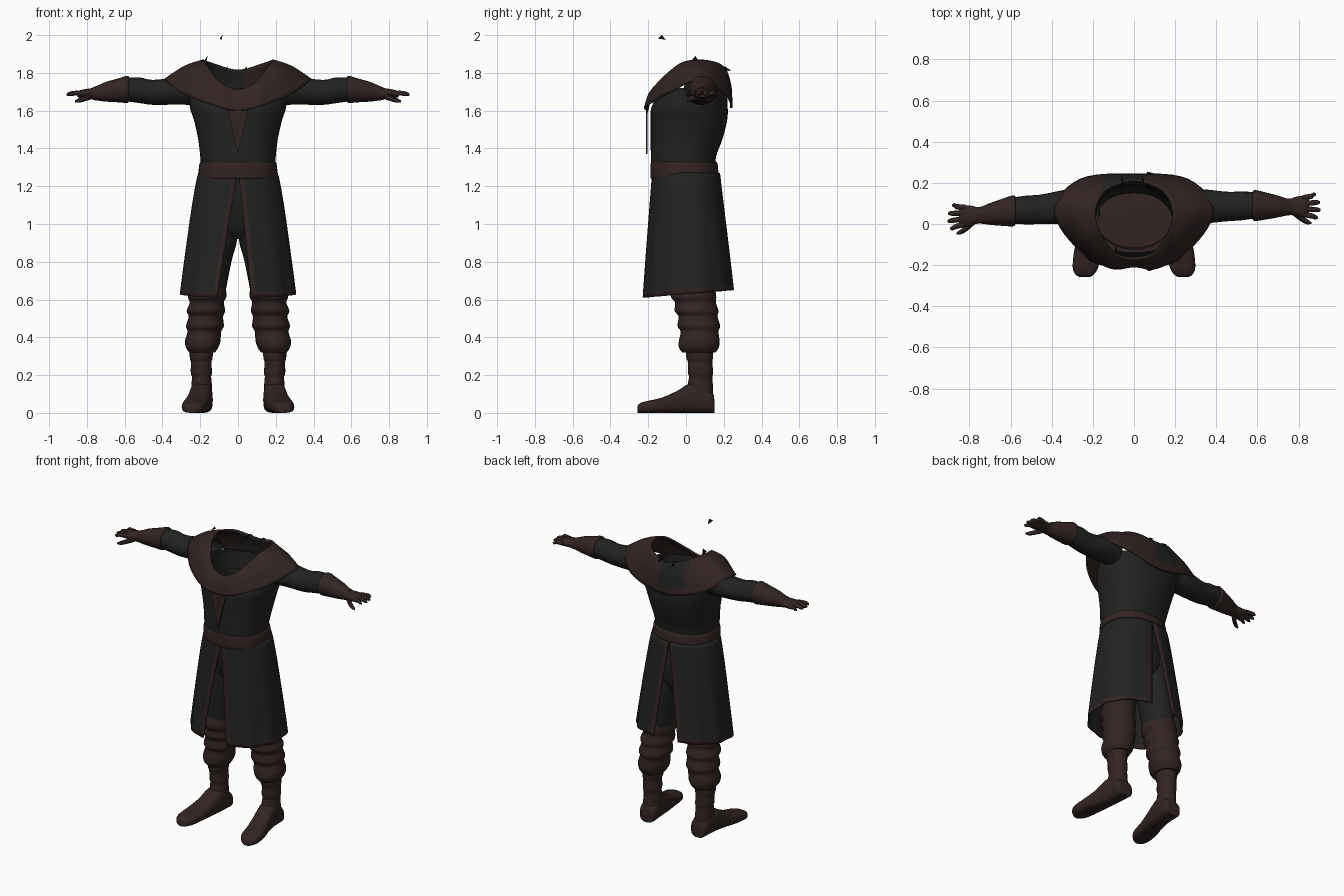
import bpy, bmesh, math
from mathutils import Vector

cube = bpy.data.objects.get("Cube")
if cube:
    bpy.data.objects.remove(cube, do_unlink=True)


def material(name, rgb):
    m = bpy.data.materials.new(name)
    m.use_nodes = True
    m.diffuse_color = (*rgb, 1)
    m.node_tree.nodes["Principled BSDF"].inputs["Base Color"].default_value = (*rgb, 1)
    m.node_tree.nodes["Principled BSDF"].inputs["Roughness"].default_value = 0.9
    return m


CHARCOAL = material("charcoal cloth", (0.016, 0.016, 0.016))
BROWN = material("dark brown leather", (0.033, 0.018, 0.017))
BLACK = material("black scraps", (0.005, 0.005, 0.005))


def spline(pts, steps, closed=False):
    """Smooth curve through tuples of any length."""
    pts = [Vector(p) for p in pts]
    n, out = len(pts), []
    get = (lambda i: pts[i % n]) if closed else (lambda i: pts[max(0, min(n - 1, i))])
    for i in range(n if closed else n - 1):
        a, b, c, d = (get(i + k) for k in (-1, 0, 1, 2))
        for k in range(steps):
            t = k / steps
            out.append(0.5 * (2 * b + (c - a) * t + (2 * a - 5 * b + 4 * c - d) * t ** 2
                              + (3 * b - a - 3 * c + d) * t ** 3))
    return out if closed else out + [pts[-1]]


def surface(name, rows, mats, wrap=True, caps=False, thick=0, rule=None):
    """Skin of quads over rows of points; rule(row, column, centre) picks the material."""
    bm = bmesh.new()
    grid = [[bm.verts.new(p) for p in row] for row in rows]
    n = len(rows[0])
    for i in range(len(rows) - 1):
        for j in range(n if wrap else n - 1):
            k = (j + 1) % n
            f = bm.faces.new((grid[i][j], grid[i][k], grid[i + 1][k], grid[i + 1][j]))
            if rule:
                f.material_index = rule(i, j, f.calc_center_median())
    if caps:
        bm.faces.new(grid[0])
        bm.faces.new(grid[-1])
    bmesh.ops.recalc_face_normals(bm, faces=bm.faces)
    mesh = bpy.data.meshes.new(name)
    bm.to_mesh(mesh)
    bm.free()
    for m in mats:
        mesh.materials.append(m)
    for p in mesh.polygons:
        p.use_smooth = True
    mesh.set_sharp_from_angle(angle=math.radians(40))
    ob = bpy.data.objects.new(name, mesh)
    bpy.context.collection.objects.link(ob)
    if thick:
        mod = ob.modifiers.new("Thickness", "SOLIDIFY")
        mod.thickness, mod.offset = thick, 0
    return ob


def tube(name, stations, axis, mat, caps=True, sides=24, steps=4, box=1.0, thick=0):
    """Loft of (centre x, y, z, radius, radius) stations across an axis."""
    u, v = {"x": (1, 2), "y": (0, 2), "z": (0, 1)}[axis]
    rows = []
    for s in spline(stations, steps):
        row = []
        for k in range(sides):
            a = math.tau * k / sides
            p = list(s[:3])
            for ax, r, w in ((u, s[3], math.cos(a)), (v, s[4], math.sin(a))):
                p[ax] += r * math.copysign(abs(w) ** box, w)
            row.append(p)
        rows.append(row)
    return surface(name, rows, [mat], caps=caps, thick=thick)


def plate(name, pts, mat):
    """Thin plate from (x, z) points, following the slope of the chest."""
    def at(x, z, d):
        return (x, -0.192 + 0.36 * max(0, z - 1.61) + 0.4 * x * x - d, z)
    surface(name, [[at(x, z, d) for x, z in pts] for d in (0.012, 0.02)], [mat], caps=True)


# Torso, belt
tube("torso", [(0, -.013, 1.28, .19, .165), (0, -.013, 1.36, .197, .17), (0, .003, 1.45, .208, .187),
               (0, .015, 1.55, .23, .2), (0, .018, 1.61, .25, .2), (0, .03, 1.67, .255, .185),
               (0, .035, 1.71, .25, .175)], "z", CHARCOAL, caps=False, sides=40, box=.88, thick=.006)
tube("belt", [(0, -.008, 1.24, .2, .172), (0, -.008, 1.25, .21, .18), (0, -.01, 1.32, .204, .177),
              (0, -.01, 1.33, .19, .165)], "z", BROWN, sides=40, box=.9)

# Shoulder mantle: neck edge, drape and outer edge, mirrored from a half outline
inner = [(0, -.165, 1.71), (.1, -.135, 1.755), (.17, -.03, 1.845), (.185, .07, 1.865),
         (.135, .165, 1.85), (0, .21, 1.815)]
drape = [(0, -.19, 1.665), (.11, -.185, 1.70), (.235, -.07, 1.8), (.285, .085, 1.83),
         (.2, .195, 1.775), (0, .235, 1.73)]
outer = [(0, -.205, 1.60), (.12, -.21, 1.625), (.29, -.1, 1.69), (.385, .07, 1.765),
         (.26, .215, 1.68), (0, .24, 1.615)]
loops = [spline(h + [(-x, y, z) for x, y, z in h[-2:0:-1]], 6, True) for h in (inner, drape, outer)]
mantle_rows = [list(r) for r in zip(*[spline(col, 4) for col in zip(*loops)])]
surface("mantle", mantle_rows, [BROWN, CHARCOAL], thick=.012,
        rule=lambda i, j, c: int(c.y > .14 and -.15 < c.x < .04 and i < len(mantle_rows) - 3))
tube("lining", [(0, .035, 1.6, .19, .15), (0, .035, 1.72, .195, .16)], "z", CHARCOAL, caps=False, sides=32)

# Chest clasp and lapel strip
plate("lapel_strip", [(-.055, 1.6), (0, 1.37), (.055, 1.6)], BROWN)
for name, z, w, h, mat in (("upper", 1.70, .075, .03, CHARCOAL), ("middle", 1.665, .07, .03, BROWN),
                           ("lower", 1.61, .045, .025, BROWN)):
    plate(name + "_chevron", [(-w, z), (0, z - w * .75), (w, z), (w, z - h),
                              (0, z - h - w * .75), (-w, z - h)], mat)

# Skirt panels, open at the front and back centre
for side, s, front_gap, back_gap in (("left", 1, .055, .05), ("right", -1, .095, .09)):
    rows = []
    for i in range(25):
        t = i / 24
        rx, ry, cy = .205 + .10 * t ** .8, .175 + .062 * t, .012 * t
        open_t = max(0, (t - .05) / .95)
        a0 = math.asin((.004 + front_gap * open_t) / rx)
        a1 = math.pi - math.asin((.004 + back_gap * open_t) / rx)
        row = []
        for j in range(33):
            a = a0 + (a1 - a0) * j / 32
            fold = 1 + .018 * t * math.sin(a * 11)
            z = 1.27 + (.63 - .02 * math.cos(a) - 1.27) * t
            row.append((s * rx * fold * abs(math.sin(a)) ** .9,
                        cy - ry * fold * math.copysign(abs(math.cos(a)) ** .9, math.cos(a)), z))
        rows.append(row)
    surface(side + "_skirt_panel", rows, [CHARCOAL, BROWN], wrap=False, thick=.01,
            rule=lambda i, j, c: int(i == 23 or j in (0, 31)))

# Hips
tube("hips", [(0, .0, 1.29, .18, .15), (0, .01, 1.15, .185, .15), (0, .03, 1.0, .18, .13),
              (0, .04, .92, .1, .08)], "z", CHARCOAL)

for side, s in (("left", 1), ("right", -1)):
    # Trousers, folded gaiter, boot shaft and foot
    tube(side + "_trouser_leg", [(s * .1, .03, 1.1, .09, .12), (s * .108, .035, .93, .105, .12),
                                 (s * .135, .04, .8, .1, .115), (s * .16, .045, .62, .09, .105)],
         "z", CHARCOAL)
    tube(side + "_gaiter", [(s * x, y, z, rx, ry) for z, x, rx, y, ry in (
        (.70, .155, .085, .045, .1), (.62, .163, .102, .04, .12), (.585, .165, .09, .05, .108),
        (.54, .17, .102, .056, .116), (.51, .17, .091, .064, .103), (.46, .175, .1, .068, .113),
        (.43, .178, .089, .072, .1), (.38, .187, .094, .07, .108), (.345, .19, .085, .068, .105),
        (.32, .19, .068, .068, .088))], "z", BROWN)
    tube(side + "_boot_shaft", [(s * x, y, z, rx, ry) for z, x, rx, y, ry in (
        (.36, .193, .065, .07, .074), (.29, .195, .06, .072, .07), (.27, .195, .055, .075, .065),
        (.21, .194, .056, .077, .066), (.19, .193, .051, .078, .062), (.13, .192, .055, .075, .068),
        (.06, .19, .054, .08, .066))], "z", BROWN)
    tube(side + "_foot", [(s * x, y, top / 2, w, top / 2) for y, x, w, top in (
        (.15, .19, .04, .07), (.135, .19, .055, .11), (.04, .195, .06, .16), (-.05, .208, .062, .115),
        (-.13, .225, .066, .08), (-.21, .236, .062, .062), (-.245, .24, .045, .05),
        (-.258, .24, .025, .035))], "y", BROWN, box=.7)

    # Arms sweep slightly forward on the right side
    def arm(name, stations, mat, **kw):
        tube(side + "_" + name, [(s * x, y - (.09 * max(0, x - .3) if s < 0 else 0), z, ry, rz)
                                 for x, y, z, ry, rz in stations], "x", mat, **kw)

    arm("sleeve", [(.23, .08, 1.71, .085, .08), (.32, .085, 1.705, .085, .073), (.45, .085, 1.697, .072, .066),
                   (.52, .088, 1.708, .07, .068), (.6, .092, 1.713, .063, .062)], CHARCOAL, caps=False)
    arm("gauntlet", [(.575, .09, 1.713, .06, .06), (.585, .09, 1.713, .075, .072), (.63, .088, 1.708, .068, .064),
                     (.7, .085, 1.7, .053, .052), (.74, .083, 1.694, .042, .041),
                     (.77, .083, 1.69, .04, .033)], BROWN)
    arm("palm", [(.75, .083, 1.69, .035, .032), (.79, .085, 1.69, .048, .027), (.83, .085, 1.688, .052, .022),
                 (.85, .087, 1.687, .045, .015)], BROWN, sides=16)
    for i, (y, tip) in enumerate(((.046, .895), (.073, .908), (.1, .905), (.128, .885))):
        spread = (y - .085) * .35
        arm(f"finger_{i + 1}", [(.82, y, 1.69, .013, .015), (.865, y + spread / 2, 1.693, .013, .013),
                                (tip - .012, y + spread, 1.688, .011, .011),
                                (tip, y + spread, 1.685, .004, .005)], BROWN, sides=10)
    arm("thumb", [(.775, .06, 1.68, .02, .02), (.81, .03, 1.665, .017, .016), (.84, .012, 1.655, .013, .013),
                  (.862, .005, 1.65, .005, .006)], BROWN, sides=10)

# Loose torn scraps around the neck
for i, (x, y, z, w, h) in enumerate(((-.09, -.128, 1.975, .022, .025), (-.17, .05, 1.855, .02, .035),
                                     (-.06, .2, 1.81, .04, .025), (.04, .205, 1.815, .03, .02))):
    surface(f"cloth_scrap_{i + 1}", [[(x - .006, y - w, z + h * .3), (x, y + w, z), (x + .007, y, z + h)],
                                     [(x - .004, y - w, z + h * .3), (x + .002, y + w, z),
                                      (x + .009, y, z + h)]], [BLACK], caps=True)
